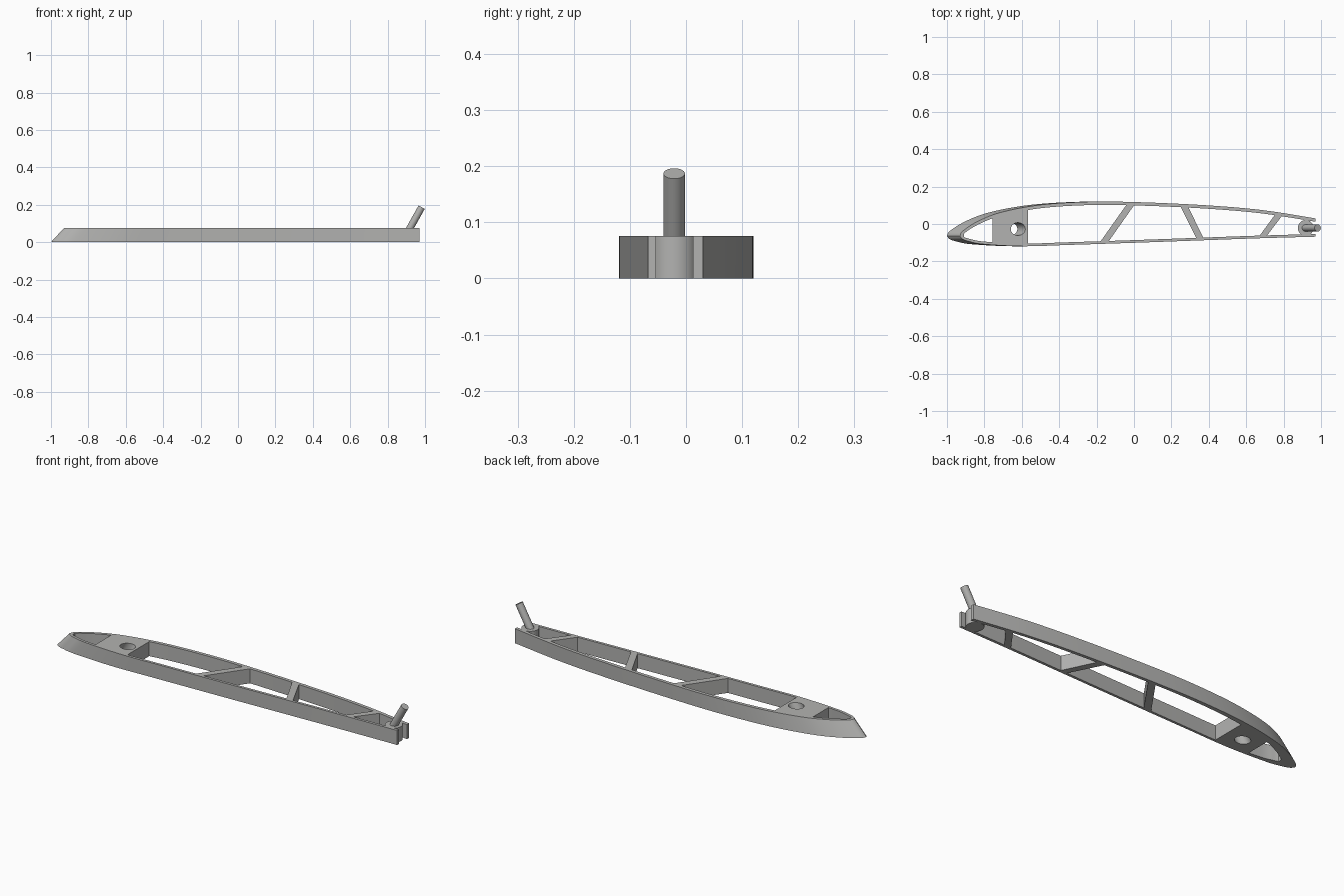
import bpy, bmesh, math
from mathutils import Vector

if "Cube" in bpy.data.objects:
    bpy.data.objects.remove(bpy.data.objects["Cube"])

H = 0.076        # rib thickness
WALL = 0.018     # rim wall width
TAIL = 0.97      # trailing end
TILT = math.atan2(0.062, 0.111)
LEAN = Vector((math.sin(TILT), 0, math.cos(TILT)))

grey = bpy.data.materials.new("plain grey")
grey.diffuse_color = (0.45, 0.45, 0.44, 1)
grey.use_nodes = True
grey.node_tree.nodes["Principled BSDF"].inputs["Base Color"].default_value = grey.diffuse_color

# aerofoil outline from the nose to the tail
UPPER = [(-1, -.065), (-.985, -.038), (-.90, .015), (-.77, .063), (-.556, .102),
         (-.29, .119), (-.02, .117), (.35, .101), (.67, .075), (TAIL, .03)]
LOWER = [(-1, -.065), (-.985, -.081), (-.95, -.093), (-.87, -.108), (-.65, -.119),
         (-.4, -.112), (-.02, -.1), (.35, -.087), (.67, -.076), (TAIL, -.068)]


def smooth_path(points, steps=6):
    p = [Vector(q) for q in points]
    p = [p[0]] + p + [p[-1]]
    out = []
    for a, b, c, d in zip(p, p[1:], p[2:], p[3:]):
        for i in range(steps):
            t = i / steps
            out.append(0.5 * (2 * b + (c - a) * t + (2 * a - 5 * b + 4 * c - d) * t * t
                              + (3 * b - a - 3 * c + d) * t ** 3))
    return out + [p[-1]]


def raked(x):
    # the top outline is shortened towards the tail, giving the sloping nose
    return TAIL - (TAIL - x) * 1.9 / 1.97


upper, lower = smooth_path(UPPER), smooth_path(LOWER)


def height_at(path, x):
    pts = [(raked(q.x), q.y) for q in path]
    for (x0, y0), (x1, y1) in zip(pts, pts[1:]):
        if x0 <= x <= x1:
            return y0 + (y1 - y0) * (x - x0) / max(x1 - x0, 1e-9)
    return pts[-1][1]


def loft(name, bottom, top, z0, z1):
    bm = bmesh.new()
    a = [bm.verts.new((x, y, z0)) for x, y in bottom]
    b = [bm.verts.new((x, y, z1)) for x, y in top]
    bm.faces.new(a)
    bm.faces.new(b)
    for i in range(len(a)):
        j = (i + 1) % len(a)
        bm.faces.new((a[i], a[j], b[j], b[i]))
    bmesh.ops.recalc_face_normals(bm, faces=bm.faces)
    mesh = bpy.data.meshes.new(name)
    bm.to_mesh(mesh)
    bm.free()
    obj = bpy.data.objects.new(name, mesh)
    bpy.context.collection.objects.link(obj)
    mesh.materials.append(grey)
    return obj


def cylinder(name, start, end, radius):
    start, end = Vector(start), Vector(end)
    axis = end - start
    bpy.ops.mesh.primitive_cylinder_add(vertices=40, radius=radius, depth=axis.length,
                                        location=(start + end) / 2,
                                        rotation=axis.to_track_quat('Z', 'Y').to_euler())
    obj = bpy.context.object
    obj.name = name
    obj.data.materials.append(grey)
    return obj


def soften(obj):
    bpy.ops.object.select_all(action='DESELECT')
    obj.select_set(True)
    bpy.context.view_layer.objects.active = obj
    bpy.ops.object.shade_smooth_by_angle(angle=math.radians(30))


# solid rib body
outline = [tuple(q) for q in upper + lower[:0:-1]]
rib = loft("wing_rib", outline, [(raked(x), y) for x, y in outline], 0, H)


def bay(name, left, right, n=24):
    # left and right give the x of each slanted end at the upper and lower wall
    top, low = [], []
    for i in range(n + 1):
        t = i / n
        xu = left[0] + (right[0] - left[0]) * t
        xl = left[1] + (right[1] - left[1]) * t
        top.append((xu, height_at(upper, xu) - WALL))
        low.append((xl, height_at(lower, xl) + WALL * 0.8))
    pts = top + low[::-1]
    return loft(name, pts, pts, -0.1, 0.2)


# openings between the nose, block, braces and tail
cutters = [
    bay("nose_opening", (-.91, -.91), (-.757, -.757)),
    bay("front_bay", (-.567, -.567), (-.042, -.178)),
    bay("middle_bay", (.0, -.134), (.25, .333)),
    bay("rear_bay", (.292, .37), (.752, .672)),
    bay("tail_bay", (.79, .712), (1.02, 1.02)),
]
# leaning peg hole through the block
hole = Vector((-.62, -.027, H))
cutters.append(cylinder("peg_hole", hole - LEAN * .2, hole + LEAN * .2, .034))

for c in cutters:
    mod = rib.modifiers.new(c.name, 'BOOLEAN')
    mod.operation = 'DIFFERENCE'
    mod.solver = 'EXACT'
    mod.object = c
bpy.context.view_layer.update()
bpy.ops.object.select_all(action='DESELECT')
rib.select_set(True)
bpy.context.view_layer.objects.active = rib
for c in cutters:
    bpy.ops.object.modifier_apply(modifier=c.name)
for c in cutters:
    bpy.data.objects.remove(c)
soften(rib)

# round boss held between the tail walls
soften(cylinder("peg_boss", (.918, -.021, 0), (.918, -.021, H), .042))

# leaning peg
tip = Vector((.982, -.021, .187))
soften(cylinder("leaning_peg", tip - LEAN * .18, tip, .019))
